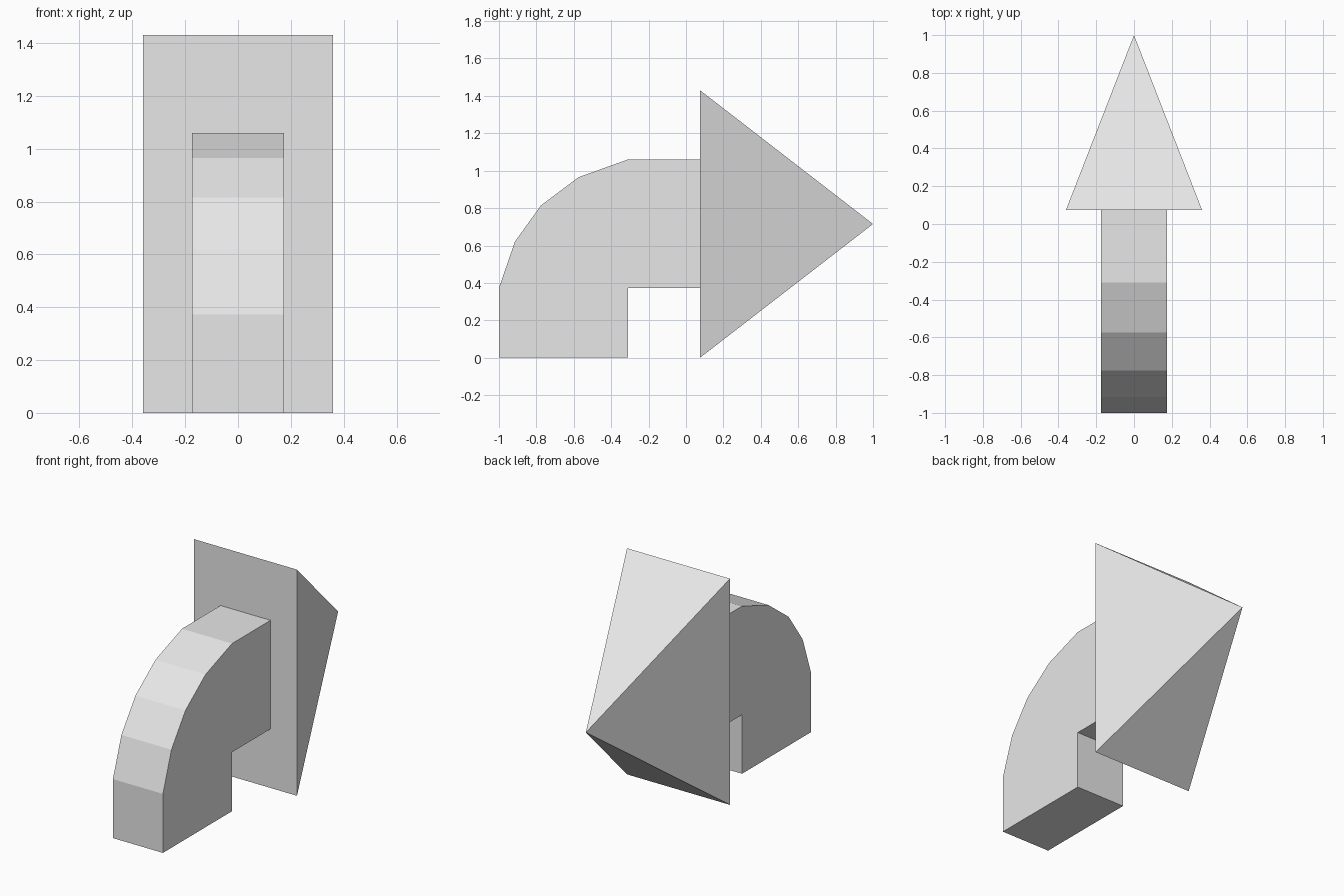
import bpy
import bmesh

cube = bpy.data.objects.get("Cube")
if cube:
    bpy.data.objects.remove(cube, do_unlink=True)

grey = bpy.data.materials.new("light_grey")
grey.use_nodes = True
grey.diffuse_color = (0.8, 0.8, 0.8, 1)
grey.node_tree.nodes["Principled BSDF"].inputs["Base Color"].default_value = (0.8, 0.8, 0.8, 1)


def finish(name, bm):
    """Turn a bmesh into a flat-shaded object."""
    bmesh.ops.recalc_face_normals(bm, faces=bm.faces[:])
    mesh = bpy.data.meshes.new(name)
    bm.to_mesh(mesh)
    bm.free()
    mesh.materials.append(grey)
    obj = bpy.data.objects.new(name, mesh)
    bpy.context.collection.objects.link(obj)
    return obj


HEAD_Y = 0.075      # plane where shaft meets head
HALF_SHAFT = 0.175
HEIGHT = 1.43

# Bent shaft: side profile (y, z) extruded across the width
profile = [(-1, 0), (-0.31, 0), (-0.31, 0.373), (HEAD_Y, 0.373),
           (HEAD_Y, 1.06), (-0.31, 1.06), (-0.575, 0.965),
           (-0.775, 0.815), (-0.915, 0.62), (-1, 0.373)]
bm = bmesh.new()
side = bm.faces.new([bm.verts.new((-HALF_SHAFT, y, z)) for y, z in profile])
grown = bmesh.ops.extrude_face_region(bm, geom=[side], use_keep_orig=True)
moved = [v for v in grown["geom"] if isinstance(v, bmesh.types.BMVert)]
bmesh.ops.translate(bm, verts=moved, vec=(2 * HALF_SHAFT, 0, 0))
finish("arrow_shaft", bm)

# Arrow head: tall rectangular pyramid pointing to the back
bm = bmesh.new()
corners = [bm.verts.new((x, HEAD_Y, z)) for x, z in
           [(-0.36, 0), (0.36, 0), (0.36, HEIGHT), (-0.36, HEIGHT)]]
tip = bm.verts.new((0, 1, HEIGHT / 2))
bm.faces.new(corners)
for i in range(4):
    bm.faces.new([corners[i], corners[(i + 1) % 4], tip])
finish("arrow_head", bm)
